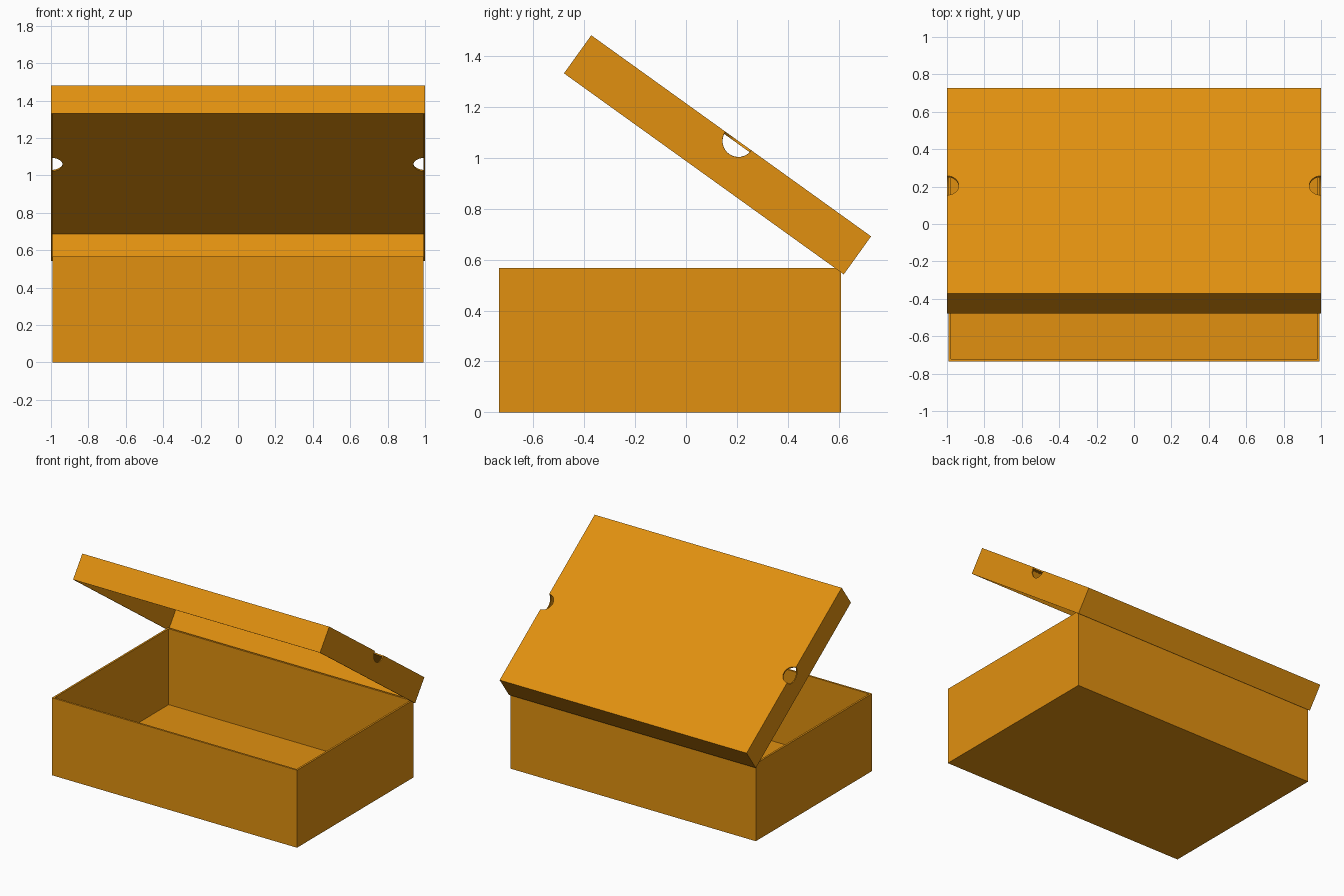
import bpy
import bmesh
import math
from mathutils import Matrix, Vector

cube = bpy.data.objects.get("Cube")
if cube:
    bpy.data.objects.remove(cube, do_unlink=True)

# One cardboard colour
COLOUR = (0.75, 0.28, 0.005, 1)
card = bpy.data.materials.new("orange card")
card.diffuse_color = COLOUR
card.use_nodes = True
card.node_tree.nodes["Principled BSDF"].inputs["Base Color"].default_value = COLOUR


def add_object(name, bm):
    bmesh.ops.recalc_face_normals(bm, faces=bm.faces)
    mesh = bpy.data.meshes.new(name)
    bm.to_mesh(mesh)
    bm.free()
    mesh.materials.append(card)
    obj = bpy.data.objects.new(name, mesh)
    bpy.context.collection.objects.link(obj)
    return obj


def open_tray(name, width, depth, height, wall, floor):
    """Tray standing on its closed side, with an even wall and an open top."""
    bm = bmesh.new()
    bmesh.ops.create_cube(bm, size=1, matrix=Matrix.Translation((0, 0, height / 2))
                          @ Matrix.Diagonal((width, depth, height, 1)))
    top = max(bm.faces, key=lambda f: f.calc_center_median().z)
    bmesh.ops.inset_region(bm, faces=[top], thickness=wall)
    inner = bmesh.ops.extrude_discrete_faces(bm, faces=[top])["faces"][0]
    bmesh.ops.translate(bm, verts=inner.verts, vec=(0, 0, floor - height))
    return add_object(name, bm)


# Bottom of the box
base = open_tray("box_base", 1.985, 1.345, 0.567, 0.02, 0.012)
base.location = (0, -0.0625, 0)

# Lid: an upside-down tray, tilted open and resting on the back edge
LID_WIDTH, LID_DEPTH, LID_HEIGHT = 2.0, 1.354, 0.184
lid = open_tray("box_lid", LID_WIDTH, LID_DEPTH, LID_HEIGHT, 0.01, 0.01)
tilt = Matrix.Rotation(math.radians(-35.7), 4, "X")
flip = Matrix.Rotation(math.pi, 4, "Y")
hinge = Vector((0, 0.62, 0.542))
lid_frame = (Matrix.Translation(hinge) @ tilt
             @ Matrix.Translation((0, -LID_DEPTH / 2, LID_HEIGHT)))
lid.data.transform(lid_frame @ flip)

# Round finger holes through both upper side edges of the lid
for side, x in (("left", 1), ("right", -1)):
    bm = bmesh.new()
    bmesh.ops.create_uvsphere(bm, u_segments=32, v_segments=16, radius=0.063)
    spot = Matrix.Translation((x * LID_WIDTH / 2, 0.035, 0))
    bm.transform(lid_frame @ spot)
    cutter = add_object(side + "_hole_cutter", bm)
    cutter.hide_render = True
    cutter.hide_set(True)
    cutter.display_type = "WIRE"
    hole = lid.modifiers.new(side + " finger hole", "BOOLEAN")
    hole.operation = "DIFFERENCE"
    hole.solver = "EXACT"
    hole.object = cutter
